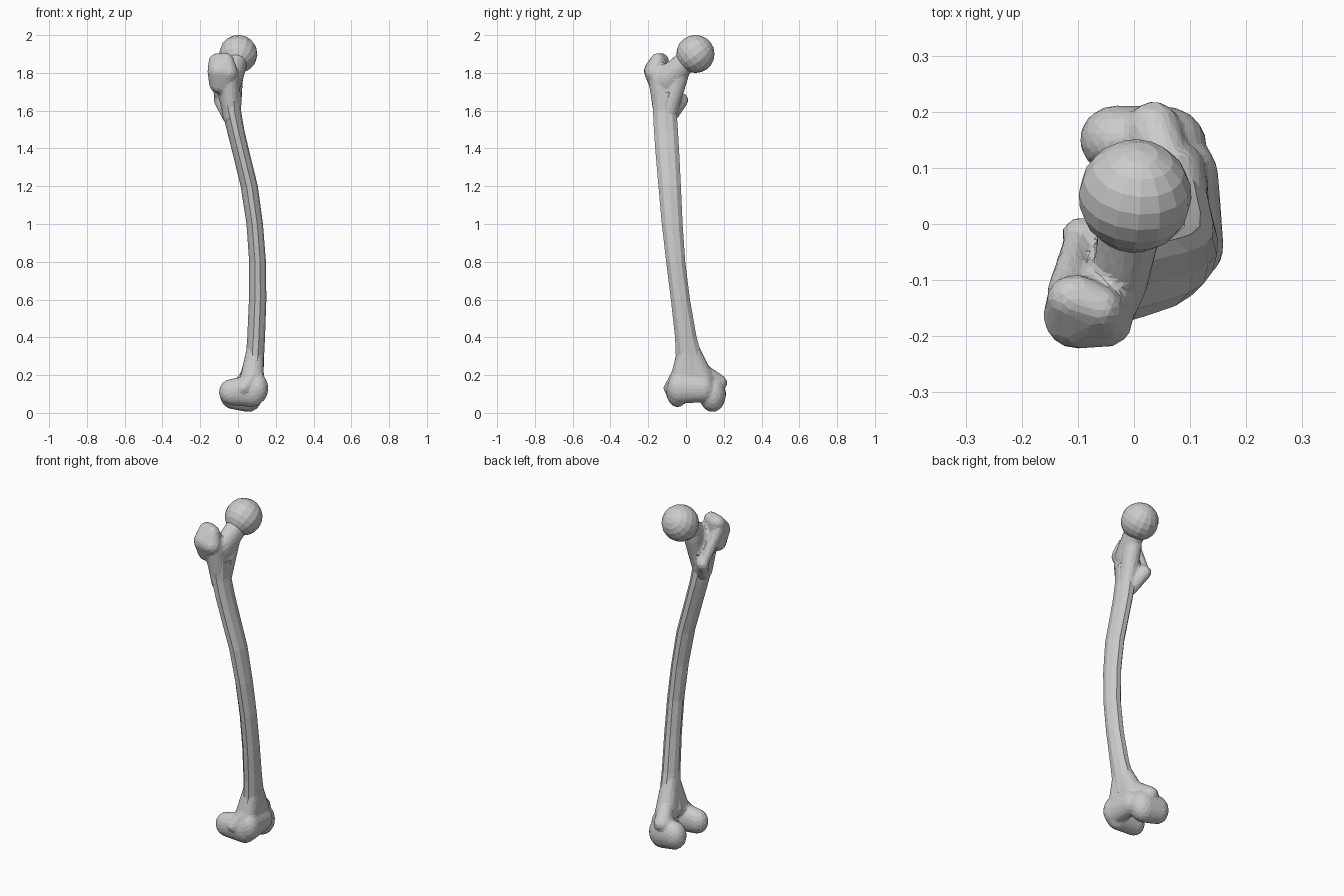
import bpy, bmesh, math
from mathutils import Vector

if "Cube" in bpy.data.objects:
    bpy.data.objects.remove(bpy.data.objects["Cube"])


def new_object(name, bm):
    bmesh.ops.recalc_face_normals(bm, faces=bm.faces)
    me = bpy.data.meshes.new(name)
    bm.to_mesh(me)
    bm.free()
    ob = bpy.data.objects.new(name, me)
    bpy.context.collection.objects.link(ob)
    return ob


def add_hull(bm, balls):
    """Convex hull around ellipsoids given as (x, y, z, rx, ry, rz)."""
    part = bmesh.new()
    for x, y, z, rx, ry, rz in balls:
        made = bmesh.ops.create_icosphere(part, subdivisions=3, radius=1)
        for v in made["verts"]:
            v.co = Vector((x + v.co.x * rx, y + v.co.y * ry, z + v.co.z * rz))
    out = bmesh.ops.convex_hull(part, input=part.verts)
    junk = {g for g in out["geom_interior"] if isinstance(g, bmesh.types.BMVert)}
    bmesh.ops.delete(part, geom=list(junk), context="VERTS")
    tmp = bpy.data.meshes.new("tmp")
    part.to_mesh(tmp)
    part.free()
    bm.from_mesh(tmp)
    bpy.data.meshes.remove(tmp)


def sculpt(name, hulls, ratio):
    """Fuse hulls into one organic low-poly lump."""
    bm = bmesh.new()
    for h in hulls:
        add_hull(bm, h)
    ob = new_object(name, bm)
    m = ob.modifiers.new("fuse", "REMESH")
    m.mode = "VOXEL"
    m.voxel_size = 0.009
    m = ob.modifiers.new("soften", "SMOOTH")
    m.factor = 0.5
    m.iterations = 4
    m = ob.modifiers.new("facet", "DECIMATE")
    m.ratio = ratio
    dg = bpy.context.evaluated_depsgraph_get()
    me = bpy.data.meshes.new_from_object(ob.evaluated_get(dg))
    ob.modifiers.clear()
    ob.data = me
    for p in me.polygons:
        p.use_smooth = False
    return ob


# Shaft: bowed loft, rings as (z, x min, x max, y min, y max)
rings = [
    (1.70, -.11, .02, -.18, -.02), (1.60, -.085, .016, -.175, -.05),
    (1.50, -.06, .033, -.17, -.043), (1.40, -.035, .056, -.163, -.037),
    (1.20, .014, .105, -.146, -.027), (1.00, .045, .132, -.128, -.018),
    (0.80, .059, .148, -.105, -.004), (0.60, .058, .150, -.08, .021),
    (0.40, .049, .143, -.058, .056), (0.30, .042, .138, -.054, .085),
    (0.20, .01, .135, -.07, .13)]
SIDES = 10
bm = bmesh.new()
loops = []
for z, x0, x1, y0, y1 in rings:
    loop = []
    for i in range(SIDES):
        a = 2 * math.pi * i / SIDES
        c, s = math.cos(a), math.sin(a)
        # slightly pinched towards the ridge at the back
        s *= 1.05 if c > -0.4 else 0.9
        loop.append(bm.verts.new(((x0 + x1) / 2 + c * (x1 - x0) / 2,
                                  (y0 + y1) / 2 + s * (y1 - y0) / 2, z)))
    loops.append(loop)
for a, b in zip(loops, loops[1:]):
    for i in range(SIDES):
        j = (i + 1) % SIDES
        bm.faces.new((a[i], a[j], b[j], b[i]))
bm.faces.new(loops[0])
bm.faces.new(loops[-1])
new_object("shaft", bm)

# Ball head, its pole pointing along the neck
bm = bmesh.new()
bmesh.ops.create_uvsphere(bm, u_segments=16, v_segments=10, radius=0.101)
q = Vector((0, 0, 1)).rotation_difference(Vector((0.1, 0.8, 0.6)))
for v in bm.verts:
    v.co = q @ v.co + Vector((0.002, 0.05, 1.9))
new_object("ball_head", bm)

# Upper end: body, neck, large and small knobs, crest between them
sculpt("upper_end", [
    [(-.05, -.13, 1.77, .06, .07, .08), (-.035, -.112, 1.57, .046, .058, .05)],
    [(-.10, -.165, 1.81, .062, .058, .06), (-.105, -.132, 1.865, .05, .042, .04),
     (-.06, -.15, 1.86, .04, .04, .045), (-.095, -.145, 1.74, .058, .05, .05),
     (-.05, -.165, 1.80, .05, .055, .05)],
    [(-.025, -.10, 1.77, .05, .06, .07), (0, .03, 1.885, .058, .05, .065)],
    [(-.02, -.035, 1.79, .048, .05, .05), (-.03, -.10, 1.58, .045, .05, .05)],
    [(-.095, -.02, 1.655, .034, .032, .036), (-.05, -.08, 1.58, .035, .035, .05),
     (-.05, -.07, 1.68, .03, .03, .04)],
    [(-.10, -.03, 1.67, .025, .025, .03), (-.125, -.12, 1.82, .03, .03, .04)],
], 0.13)

# Lower end: flare, two rounded knuckles with side bumps, front bridge
sculpt("lower_end", [
    [(.093, .01, .36, .042, .05, .05), (.075, -.03, .19, .062, .05, .05),
     (.07, .09, .18, .06, .06, .05)],
    [(-.035, -.05, .11, .066, .056, .07), (.075, -.045, .115, .072, .06, .085)],
    [(.03, -.07, .13, .04, .05, .04), (.08, -.04, .20, .04, .04, .04)],
    [(-.03, .15, .10, .067, .062, .08), (.055, .14, .094, .075, .07, .09)],
    [(.035, .165, .16, .05, .054, .045), (.07, .08, .22, .04, .04, .05)],
    [(.105, -.04, .13, .055, .06, .08), (.09, .09, .125, .06, .06, .07)],
], 0.13)
